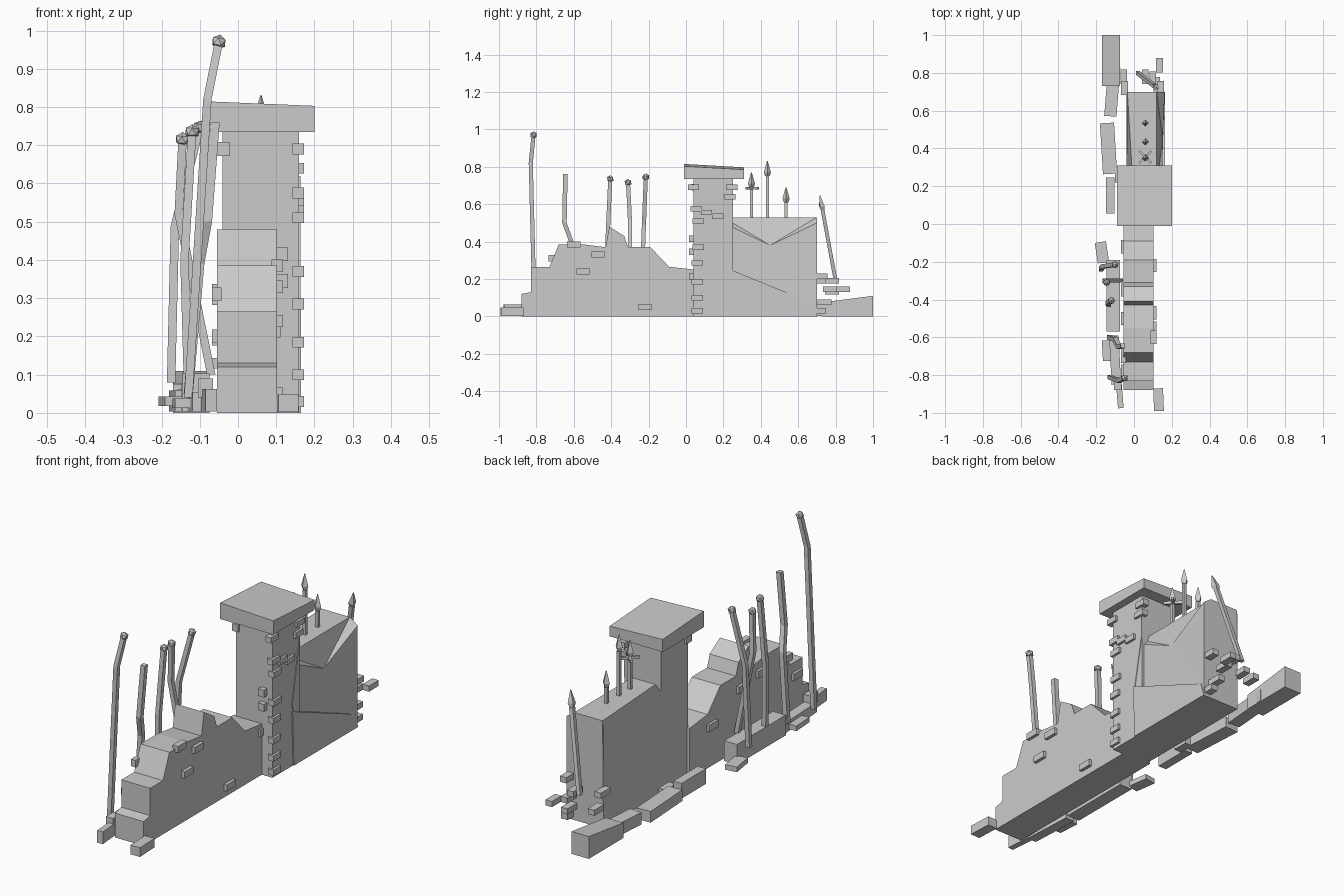
import bpy, bmesh
from mathutils import Vector

if "Cube" in bpy.data.objects:
    bpy.data.objects.remove(bpy.data.objects["Cube"], do_unlink=True)

stone = bpy.data.materials.new("grey_stone")
stone.use_nodes = True
grey = (0.6, 0.6, 0.6, 1)
stone.diffuse_color = grey
stone.node_tree.nodes["Principled BSDF"].inputs["Base Color"].default_value = grey


def finish(name, bm):
    bmesh.ops.recalc_face_normals(bm, faces=bm.faces)
    mesh = bpy.data.meshes.new(name)
    bm.to_mesh(mesh)
    bm.free()
    mesh.materials.append(stone)
    ob = bpy.data.objects.new(name, mesh)
    bpy.context.collection.objects.link(ob)
    return ob


def prism(name, profile, x0, x1):
    """Extrude a side outline (y, z) from x0 to x1."""
    bm = bmesh.new()
    face = bm.faces.new([bm.verts.new((x0, y, z)) for y, z in profile])
    out = bmesh.ops.extrude_face_region(bm, geom=[face])
    moved = [v for v in out["geom"] if isinstance(v, bmesh.types.BMVert)]
    bmesh.ops.translate(bm, verts=moved, vec=(x1 - x0, 0, 0))
    return finish(name, bm)


def box(name, centre, size, turn=0):
    bm = bmesh.new()
    bmesh.ops.create_cube(bm, size=1)
    bmesh.ops.scale(bm, vec=size, verts=bm.verts)
    ob = finish(name, bm)
    ob.location = centre
    ob.rotation_euler.z = turn
    return ob


def rod(name, points, radius, head):
    """Four-sided bar through points, with a ball, spear or plain end."""
    pts = [Vector(p) for p in points]
    bm = bmesh.new()
    rings = []
    for p in pts:
        rings.append([bm.verts.new(p + Vector(o) * radius)
                      for o in ((-1, -1, 0), (1, -1, 0), (1, 1, 0), (-1, 1, 0))])
    for a, b in zip(rings, rings[1:]):
        for i in range(4):
            j = (i + 1) % 4
            bm.faces.new((a[i], a[j], b[j], b[i]))
    bm.faces.new(rings[0])
    bm.faces.new(rings[-1])
    up = (pts[-1] - pts[-2]).normalized()
    turn = up.to_track_quat("Z", "Y").to_matrix().to_4x4()
    if head == "ball":
        turn.translation = pts[-1]
        bmesh.ops.create_icosphere(bm, subdivisions=1, radius=0.02, matrix=turn)
    if head == "spear":
        for r0, r1, depth, shift in ((0.012, 0.019, 0.02, 0.01), (0.019, 0.002, 0.06, 0.05)):
            turn.translation = pts[-1] + up * shift
            bmesh.ops.create_cone(bm, cap_ends=True, segments=4, radius1=r0,
                                  radius2=r1, depth=depth, matrix=turn)
    return finish(name, bm)


# Broken low wall with a stepped outline
prism("broken_wall", [(-.88, 0), (-.88, .12), (-.83, .13), (-.83, .265), (-.73, .265),
                      (-.68, .385), (-.55, .385), (-.43, .37), (-.41, .48), (-.33, .43),
                      (-.31, .37), (-.19, .37), (-.09, .265), (.05, .25), (.05, 0)], -.055, .102)

# Pillar and its sloping cap
box("pillar", (.06, .145, .37), (.2, .21, .74))
cap = box("pillar_cap", (.055, .15, .775), (.29, .32, .08))
for v in cap.data.vertices:
    if v.co.z > 0:
        v.co.z -= .012 * (v.co.x > 0) + .018 * (v.co.y > 0)

# Tall wall: sloped upper edge and a sunken cracked panel
tall = prism("tall_wall", [(.2, 0), (.7, 0), (.7, .5), (.7, .53), (.2, .53), (.2, .5)], -.04, .163)
for v in tall.data.vertices:
    if v.co.z > .52:
        v.co.x = .12 if v.co.x > 0 else (-.035 if v.co.y > .5 else -.005)
    elif v.co.x > 0 and v.co.y < .5:
        v.co.x = .148
bm = bmesh.new()
bm.from_mesh(tall.data)
side = max(bm.faces, key=lambda f: f.calc_center_median().x)
centre = bmesh.ops.poke(bm, faces=[side])["verts"][0]
centre.co = (.152, .45, .38)
bm.to_mesh(tall.data)
bm.free()
prism("wall_lower_layer", [(.24, 0), (.7, 0), (.68, .07), (.19, .27), (.2, 0)], .13, .165)
prism("pillar_broken_edge", [(.2, .27), (.25, .53), (.25, .62), (.19, .3)], .13, .163)

# Spear rails on the tall wall
for y, top in ((.35, .69), (.435, .75), (.535, .61)):
    rod("wall_spear", [(.06, y, .5), (.06, y, top)], .008, "spear")
for turn in (.785, -.785):
    box("spear_crossbar", (.06, .355, .685), (.09, .012, .014), turn)
rod("leaning_spear", [(.02, .8, .19), (.11, .73, .57)], .01, "spear")

# Bent fence posts beside the low wall
rod("tall_post", [(-.13, -.81, .04), (-.08, -.83, .82), (-.05, -.815, .97)], .011, "ball")
rod("plain_post", [(-.13, -.6, .05), (-.1, -.61, .39), (-.08, -.65, .5), (-.06, -.645, .76)], .012, "")
rod("post", [(-.13, -.43, .05), (-.14, -.42, .4), (-.12, -.405, .735)], .011, "ball")
rod("post", [(-.07, -.3, .1), (-.155, -.3, .52), (-.145, -.31, .715)], .011, "ball")
rod("post", [(-.175, -.24, .08), (-.165, -.225, .49), (-.1, -.215, .745)], .011, "ball")

# Kerb stones and rubble along the left of the walls
prism("end_kerb", [(.73, 0), (1, 0), (1, .11), (.73, .075)], -.17, -.075)
for y, length, x, width, height, turn in (
        (.7, .26, -.115, .065, .06, -.08), (.4, .27, -.135, .075, .055, .06),
        (.15, .19, -.125, .045, .075, 0), (-.38, .38, -.11, .07, .1, 0),
        (-.72, .26, -.1, .05, .05, .05), (-.91, .13, -.075, .03, .06, .08),
        (.26, .08, -.08, .04, .05, 0)):
    box("kerb_stone", (x, y, height / 2 + .003), (width, length, height), turn)
box("loose_slab", (-.17, -.15, .03), (.06, .11, .025), .15)
box("loose_slab", (-.14, -.67, .025), (.055, .11, .025), .06)
box("end_block", (.13, -.93, .025), (.052, .12, .045), .04)
box("end_block", (-.085, -.85, .065), (.04, .06, .05))

# Bricks standing proud on the right-hand faces
for y, z in ((-.6, .385), (-.47, .33), (-.55, .24), (-.22, .05)):
    box("wall_brick", (.103, y, z), (.03, .07, .032))
for y, z in ((.055, .575), (.065, .51), (.11, .555), (.17, .535), (.04, .69), (.065, .37),
             (.06, .285), (.06, .185), (.06, .1), (.06, .03), (.245, .69), (.235, .64)):
    box("pillar_brick", (.157, y, z), (.03, .06, .028))
# Bricks on the front corner and the left-hand faces
for x, y, z in ((.115, .035, .415), (.115, .035, .345), (.095, .035, .215), (-.037, .05, .69)):
    box("corner_brick", (x, y, z), (.032, .04, .036))
for y, z in ((-.7, .31), (-.5, .32), (-.35, .3), (-.12, .2), (-.78, .2)):
    box("wall_brick", (-.056, y, z), (.025, .07, .035))
# Loose bricks at the far end of the tall wall
for x, y, z in ((.14, .72, .215), (.06, .78, .19), (.1, .77, .145), (.135, .84, .145),
                (-.05, .72, .19), (-.055, .78, .13), (.14, .71, .03), (.12, .74, .075)):
    box("end_brick", (x, y, z), (.035, .075, .028))
